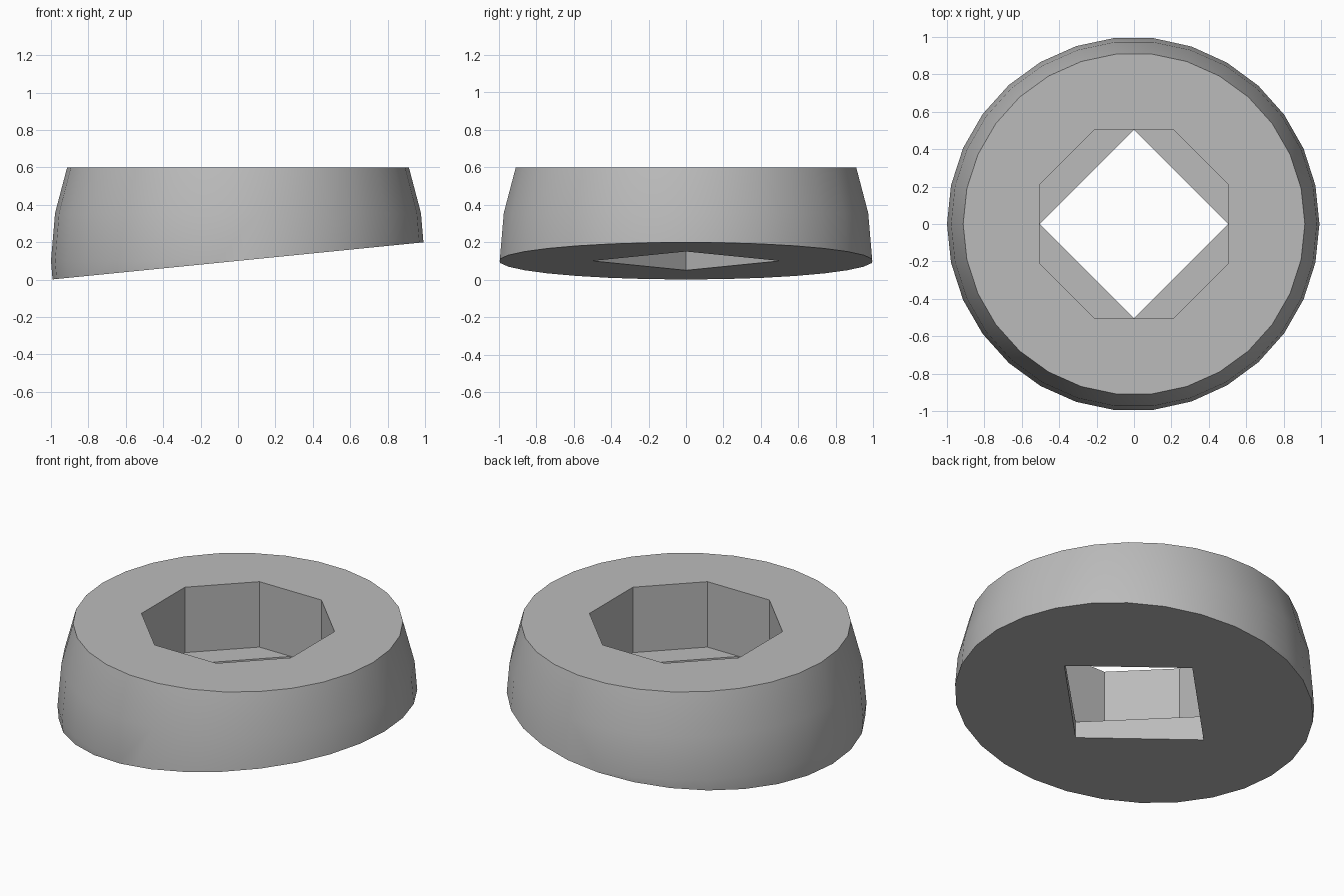
import bpy, bmesh, math

cube = bpy.data.objects.get("Cube")
if cube:
    bpy.data.objects.remove(cube, do_unlink=True)

# Plain grey material
grey = bpy.data.materials.new("plain grey")
grey.use_nodes = True
COLOUR = (0.5, 0.5, 0.5, 1.0)
grey.diffuse_color = COLOUR
grey.node_tree.nodes["Principled BSDF"].inputs["Base Color"].default_value = COLOUR


def stacked_rings(name, rings, sides, turn=0.0):
    """Closed solid through (radius, z) rings; returns object and bmesh data."""
    bm = bmesh.new()
    loops = []
    for r, z in rings:
        loops.append([bm.verts.new((r * math.cos(turn + i * math.tau / sides),
                                    r * math.sin(turn + i * math.tau / sides), z))
                      for i in range(sides)])
    for low, high in zip(loops, loops[1:]):
        for i in range(sides):
            j = (i + 1) % sides
            bm.faces.new((low[i], low[j], high[j], high[i]))
    bm.faces.new(loops[0][::-1])
    bm.faces.new(loops[-1])
    me = bpy.data.meshes.new(name)
    bm.to_mesh(me)
    bm.free()
    me.materials.append(grey)
    ob = bpy.data.objects.new(name, me)
    bpy.context.collection.objects.link(ob)
    return ob


# Domed ring body: rings every 12 degrees of a stretched sphere centred at z = 0.1
profile = [(math.cos(math.radians(a)), 0.1 + 1.229 * math.sin(math.radians(a)))
           for a in (-12, 0, 12, 24)]
body = stacked_rings("wedge_base", profile, 30)

# Slanted underside, rising towards +x
bm = bmesh.new()
bm.from_mesh(body.data)
cut = bmesh.ops.bisect_plane(bm, geom=bm.verts[:] + bm.edges[:] + bm.faces[:],
                             plane_co=(0, 0, 0.1), plane_no=(-0.1, 0, 1),
                             clear_inner=True)
edges = [e for e in cut["geom_cut"] if isinstance(e, bmesh.types.BMEdge)]
bmesh.ops.contextual_create(bm, geom=edges)
bmesh.ops.recalc_face_normals(bm, faces=bm.faces[:])
bm.to_mesh(body.data)
bm.free()

# Octagonal socket from above and diamond hole right through
octagon_r = 0.506 / math.cos(math.pi / 8)
cutters = [
    stacked_rings("socket_cutter", [(octagon_r, 0.2), (octagon_r, 0.8)], 8, math.pi / 8),
    stacked_rings("hole_cutter", [(0.503, -0.3), (0.503, 0.4)], 4),
]
bpy.context.view_layer.objects.active = body
for cutter in cutters:
    cutter.hide_render = True
    mod = body.modifiers.new("cut", 'BOOLEAN')
    mod.operation = 'DIFFERENCE'
    mod.solver = 'EXACT'
    mod.object = cutter
    bpy.ops.object.modifier_apply(modifier=mod.name)
    bpy.data.objects.remove(cutter, do_unlink=True)

# Smooth dome with crisp rims and socket corners
bpy.ops.object.select_all(action='DESELECT')
body.select_set(True)
bpy.ops.object.shade_smooth_by_angle(angle=math.radians(30))
